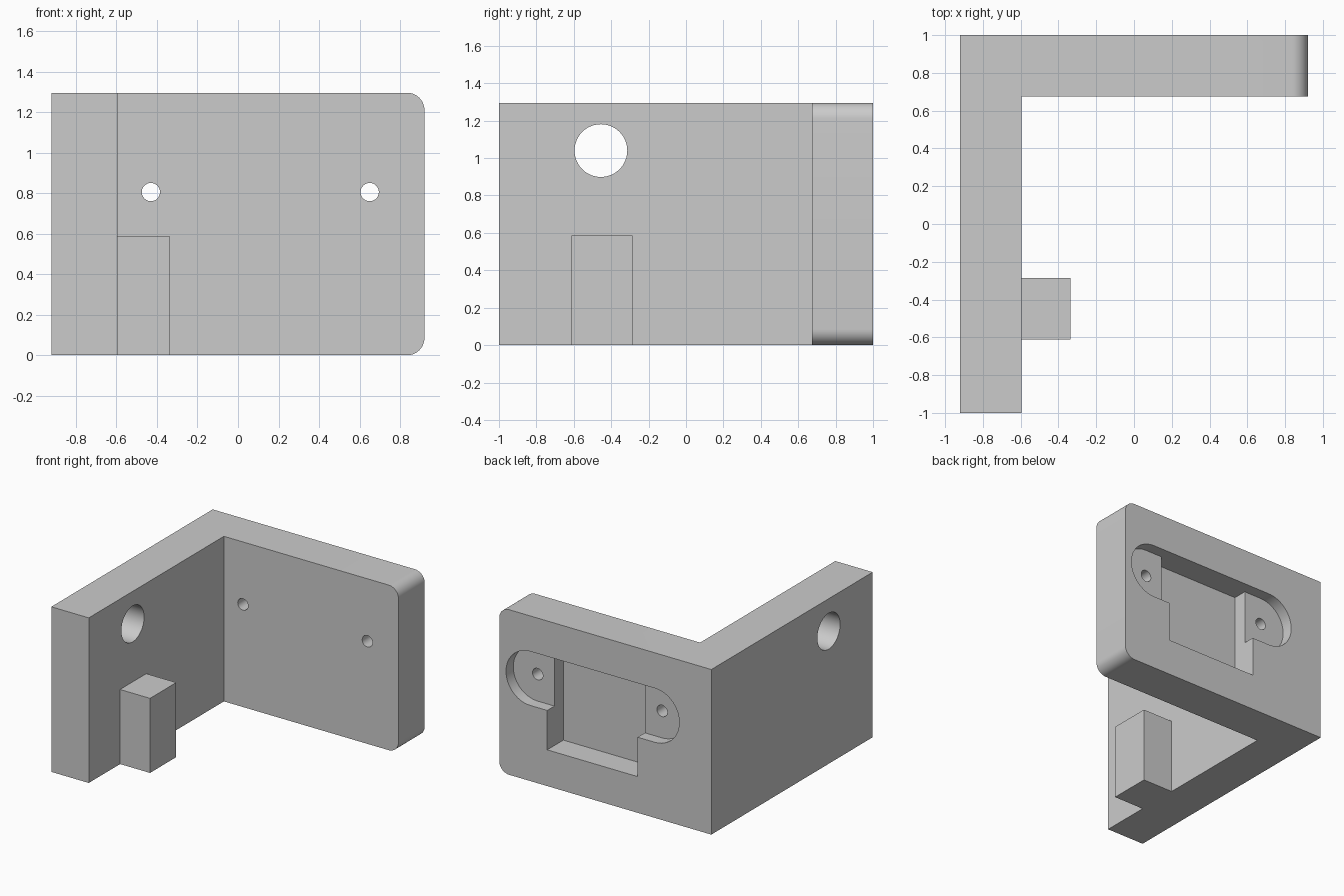
import bpy, bmesh
from math import cos, sin, pi
from mathutils import Vector

cube = bpy.data.objects.get("Cube")
if cube:
    bpy.data.objects.remove(cube, do_unlink=True)

grey = bpy.data.materials.new("plain grey")
grey.use_nodes = True
grey.diffuse_color = (0.6, 0.6, 0.6, 1)
grey.node_tree.nodes["Principled BSDF"].inputs["Base Color"].default_value = (0.6, 0.6, 0.6, 1)

HEIGHT = 1.295
HOLE_Z = 0.805
SCREWS = (-0.43, 0.65)


def prism(name, points, offset):
    """Extrude a planar outline along an offset."""
    bm = bmesh.new()
    face = bm.faces.new([bm.verts.new(p) for p in points])
    ext = bmesh.ops.extrude_face_region(bm, geom=[face])
    moved = [g for g in ext["geom"] if isinstance(g, bmesh.types.BMVert)]
    bmesh.ops.translate(bm, verts=moved, vec=Vector(offset))
    bmesh.ops.recalc_face_normals(bm, faces=bm.faces)
    mesh = bpy.data.meshes.new(name)
    bm.to_mesh(mesh)
    bm.free()
    mesh.materials.append(grey)
    obj = bpy.data.objects.new(name, mesh)
    bpy.context.collection.objects.link(obj)
    return obj


def box(name, x0, x1, y0, y1, z0, z1):
    outline = [(x0, y0, z0), (x1, y0, z0), (x1, y1, z0), (x0, y1, z0)]
    return prism(name, outline, (0, 0, z1 - z0))


def arc(cx, cz, r, start, end, steps):
    angles = [start + (end - start) * i / steps for i in range(steps + 1)]
    return [(cx + r * cos(a), cz + r * sin(a)) for a in angles]


def combine(target, tool, operation):
    """Apply a boolean and discard the tool."""
    tool.hide_render = True
    mod = target.modifiers.new(tool.name, "BOOLEAN")
    mod.operation, mod.solver, mod.object = operation, "EXACT", tool
    bpy.context.view_layer.update()
    graph = bpy.context.evaluated_depsgraph_get()
    mesh = bpy.data.meshes.new_from_object(target.evaluated_get(graph))
    target.modifiers.clear()
    target.data = mesh
    bpy.data.objects.remove(tool, do_unlink=True)


# L-shaped body: side wall and back plate
corner = [(-0.92, -1), (-0.595, -1), (-0.595, 0.675), (0.92, 0.675), (0.92, 1), (-0.92, 1)]
bracket = prism("corner_bracket", [(x, y, 0) for x, y in corner], (0, 0, HEIGHT))

# Rounded free corners of the back plate
bm = bmesh.new()
bm.from_mesh(bracket.data)
ends = [e for e in bm.edges
        if all(v.co.x > 0.9 for v in e.verts)
        and abs(e.verts[0].co.z - e.verts[1].co.z) < 0.01]
bmesh.ops.bevel(bm, geom=ends, offset=0.085, segments=10, profile=0.5, affect="EDGES")
bm.to_mesh(bracket.data)
bm.free()

# Support block on the inner side of the wall
combine(bracket, box("support_block", -0.65, -0.335, -0.612, -0.287, 0, 0.585), "UNION")

# Cable hole through the side wall
ring = arc(-0.455, 1.04, 0.141, 0, 2 * pi, 48)[:-1]
combine(bracket, prism("wall_hole", [(-1, y, z) for y, z in ring], (0.5, 0, 0)), "DIFFERENCE")

# Shallow slot with rounded ends in the back face
slot = (arc(SCREWS[1], HOLE_Z, 0.212, -pi / 2, pi / 2, 24)
        + arc(SCREWS[0], HOLE_Z, 0.212, pi / 2, 3 * pi / 2, 24))
combine(bracket, prism("slot", [(x, 0.91, z) for x, z in slot], (0, 0.2, 0)), "DIFFERENCE")

# Deeper rectangular pocket
combine(bracket, box("pocket", -0.28, 0.504, 0.8, 1.1, 0.284, HOLE_Z + 0.212), "DIFFERENCE")

# Screw holes
for x in SCREWS:
    ring = arc(x, HOLE_Z, 0.045, 0, 2 * pi, 32)[:-1]
    combine(bracket, prism("screw_hole", [(a, 0.5, z) for a, z in ring], (0, 0.7, 0)), "DIFFERENCE")

# Smooth curved faces, keep edges sharp
bpy.ops.object.select_all(action="DESELECT")
bracket.select_set(True)
bpy.context.view_layer.objects.active = bracket
bpy.ops.object.shade_smooth_by_angle(angle=pi / 6)
